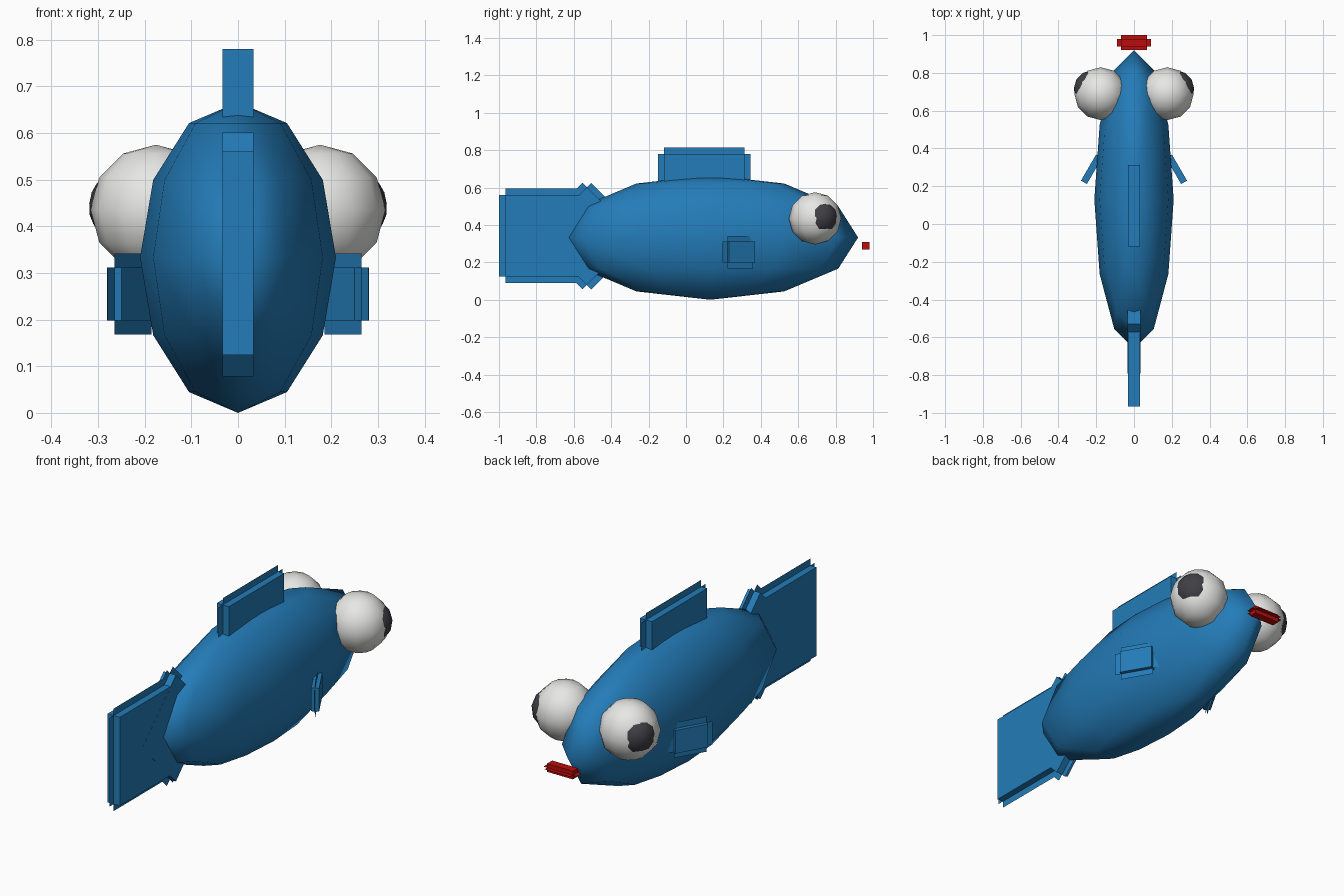
import bpy, bmesh, math
from mathutils import Matrix, Vector

if "Cube" in bpy.data.objects:
    bpy.data.objects.remove(bpy.data.objects["Cube"])


def material(name, rgb):
    m = bpy.data.materials.new(name)
    m.diffuse_color = (*rgb, 1)
    m.use_nodes = True
    m.node_tree.nodes["Principled BSDF"].inputs["Base Color"].default_value = m.diffuse_color
    return m


BLUE = material("fish blue", (0.017, 0.2, 0.48))
WHITE = material("eye white", (0.8, 0.8, 0.78))
DARK = material("pupil dark grey", (0.05, 0.05, 0.06))
RED = material("mouth red", (0.5, 0.004, 0.004))


def finish(name, bm, mat, smooth=False):
    mesh = bpy.data.meshes.new(name)
    bm.to_mesh(mesh)
    bm.free()
    mesh.materials.append(mat)
    for p in mesh.polygons:
        p.use_smooth = smooth
    obj = bpy.data.objects.new(name, mesh)
    bpy.context.collection.objects.link(obj)
    return obj


def ball(name, mat, centre, radii, rot=Matrix()):
    bm = bmesh.new()
    bmesh.ops.create_uvsphere(bm, u_segments=12, v_segments=6, radius=1)
    bm.transform(Matrix.Translation(centre) @ rot @ Matrix.Diagonal((*radii, 1)))
    return finish(name, bm, mat, True)


def fin(name, mat, centre, t, a, b, flap, rot=Matrix()):
    """Slab of half sizes t, a, b with a thin flap round its middle plane."""
    bm = bmesh.new()
    bmesh.ops.create_cube(bm, size=2, matrix=Matrix.Diagonal((t, a, b, 1)))
    for s in (-1, 1):
        for quad in ([(s * a, -b), (s * (a + flap), -b), (s * (a + flap), b), (s * a, b)],
                     [(-a, s * b), (a, s * b), (a, s * (b + flap)), (-a, s * (b + flap))]):
            bm.faces.new([bm.verts.new((0, y, z)) for y, z in quad])
    bm.transform(Matrix.Translation(centre) @ rot)
    return finish(name, bm, mat)


# Body: stretched low sphere, head towards +y
ball("body", BLUE, (0, 0.13, 0.333), (0.21, 0.79, 0.333))

# Back fin, tail and the turned square joining the tail to the body
fin("back_fin", BLUE, (0, 0.097, 0.62), 0.033, 0.215, 0.16, 0.033)
fin("tail_fin", BLUE, (0, -0.748, 0.342), 0.033, 0.218, 0.218, 0.034)
fin("tail_joint", BLUE, (0, -0.53, 0.34), 0.0335, 0.185, 0.185, 0.033,
    Matrix.Rotation(math.radians(45), 4, 'X'))

# Mouth
fin("mouth", RED, (0, 0.96, 0.29), 0.02, 0.02, 0.07, 0.02,
    Matrix.Rotation(math.radians(90), 4, 'Y'))

# Eyes, pupils and side fins on both sides
for s, side in ((1, "right"), (-1, "left")):
    eye = Vector((s * 0.176, 0.69, 0.435))
    look = Vector((s * 0.87, 0.49, 0.1)).normalized()
    ball("eye_" + side, WHITE, eye, (0.14,) * 3)
    ball("pupil_" + side, DARK, eye + look * 0.05, (0.1,) * 3,
         look.to_track_quat('Z', 'Y').to_matrix().to_4x4())
    fin("side_fin_" + side, BLUE, (s * 0.225, 0.29, 0.255), 0.018, 0.08, 0.057, 0.03,
        Matrix.Rotation(s * math.radians(30), 4, 'Z'))
